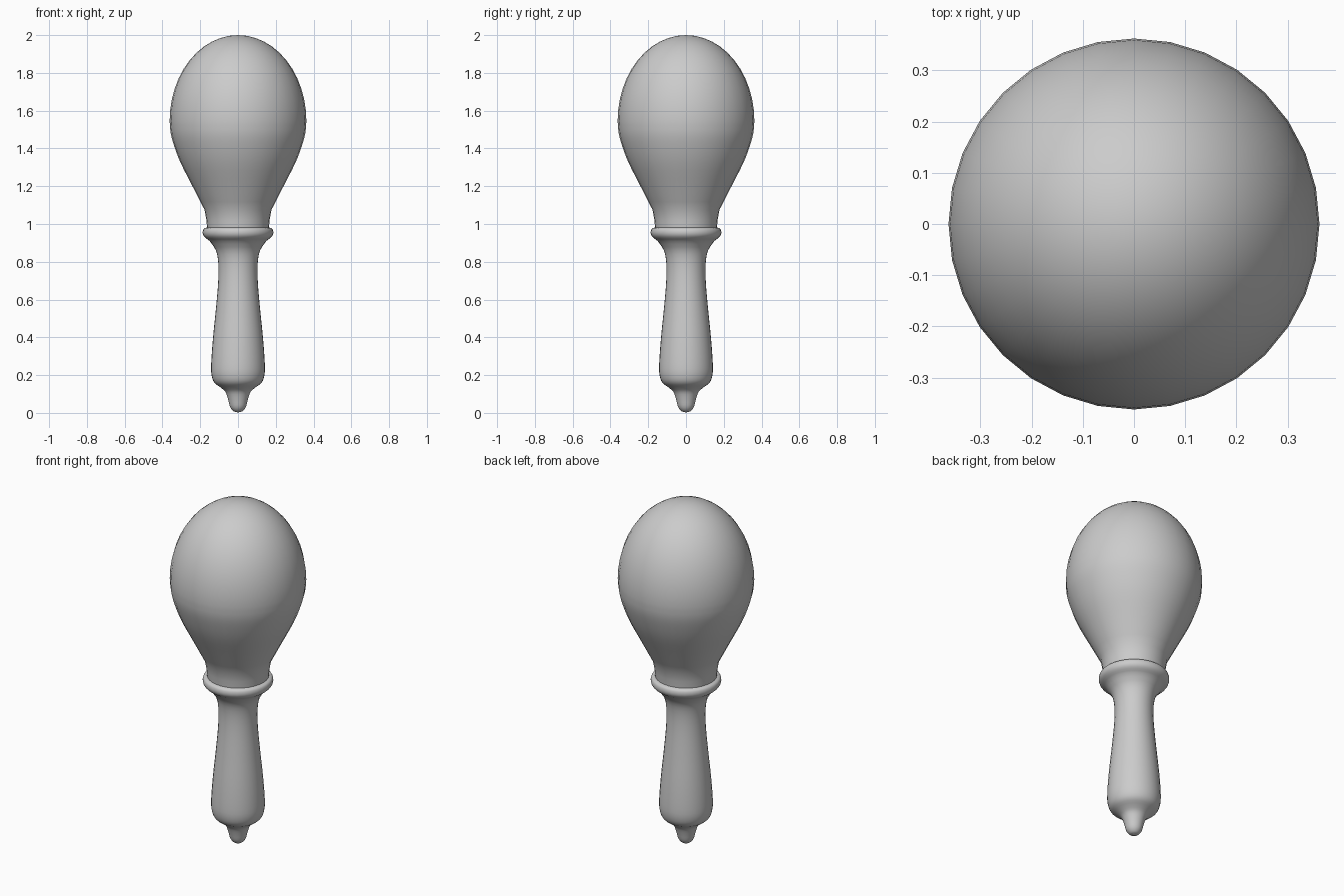
import bpy, bmesh, math
from mathutils import Vector

if "Cube" in bpy.data.objects:
    bpy.data.objects.remove(bpy.data.objects["Cube"])

SEGMENTS = 32


def smooth_profile(points, steps=3):
    """Catmull-Rom curve through (radius, height) points."""
    p = [Vector(q) for q in points]
    p = [2 * p[0] - p[1]] + p + [2 * p[-1] - p[-2]]
    out = []
    for a, b, c, d in zip(p, p[1:], p[2:], p[3:]):
        for i in range(steps):
            t = i / steps
            out.append(0.5 * (2 * b + (c - a) * t + (2 * a - 5 * b + 4 * c - d) * t**2
                              + (3 * b - a - 3 * c + d) * t**3))
    return out + [p[-2]]


def lathe(name, profile):
    """Revolve a profile around z."""
    bm = bmesh.new()
    verts = [bm.verts.new((max(r, 0), 0, z)) for r, z in profile]
    edges = [bm.edges.new(pair) for pair in zip(verts, verts[1:])]
    bmesh.ops.spin(bm, geom=verts + edges, cent=(0, 0, 0), axis=(0, 0, 1),
                   angle=math.tau, steps=SEGMENTS, use_merge=True)
    bmesh.ops.remove_doubles(bm, verts=bm.verts, dist=0.0005)
    bmesh.ops.recalc_face_normals(bm, faces=bm.faces)
    mesh = bpy.data.meshes.new(name)
    bm.to_mesh(mesh)
    bm.free()
    obj = bpy.data.objects.new(name, mesh)
    bpy.context.collection.objects.link(obj)
    bpy.ops.object.select_all(action='DESELECT')
    obj.select_set(True)
    bpy.context.view_layer.objects.active = obj
    bpy.ops.object.shade_smooth_by_angle(angle=math.radians(50))
    return obj


# Egg-shaped shaker head: tapered neck, then an elliptical dome
neck = [(0, 0.97), (0.163, 0.97), (0.167, 1.02), (0.177, 1.075)]
belly = smooth_profile([(0.177, 1.075), (0.241, 1.20), (0.302, 1.32),
                        (0.337, 1.41), (0.356, 1.48), (0.362, 1.545)])
dome = [(0.362 * math.cos(a), 1.545 + 0.455 * math.sin(a))
        for a in (math.radians(7.5 * i) for i in range(1, 13))]
lathe("shaker_head", neck + belly[1:] + dome)

# Turned handle: rounded tip, swollen grip, slim waist, flared underside
grip = smooth_profile([(0, 0.005), (0.022, 0.008), (0.041, 0.03), (0.052, 0.07),
                       (0.066, 0.11), (0.09, 0.133), (0.125, 0.16), (0.14, 0.20),
                       (0.142, 0.26), (0.133, 0.39), (0.117, 0.55), (0.105, 0.69),
                       (0.104, 0.79), (0.117, 0.86), (0.15, 0.91)])
grip[0].y = 0

# Rounded collar rim around the neck, part of the handle
rim = smooth_profile([(0.15, 0.91), (0.178, 0.932), (0.187, 0.953),
                      (0.182, 0.974), (0.165, 0.982)])
lathe("handle", grip + rim[1:] + [(0, 0.982)])
